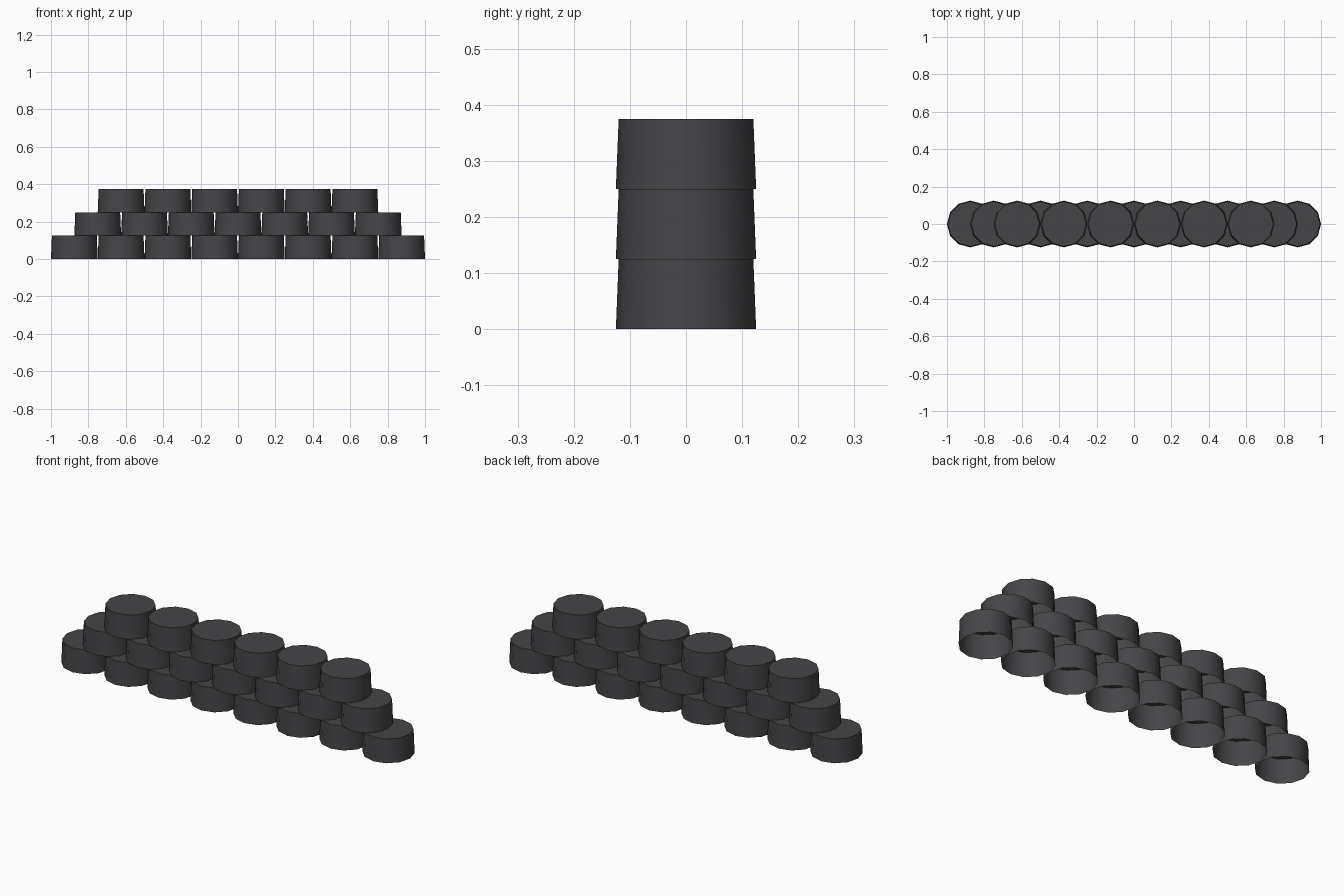
import bpy
import bmesh
import math

cube = bpy.data.objects.get("Cube")
if cube:
    bpy.data.objects.remove(cube, do_unlink=True)

SIDES = 12
PITCH = 0.25
HEIGHT = 0.125
BASE_RADIUS = 0.125
TOP_RADIUS = 0.12

# Dark rubber colour
rubber = bpy.data.materials.new("dark_rubber")
rubber.use_nodes = True
colour = (0.06, 0.06, 0.066, 1)
rubber.diffuse_color = colour
rubber.node_tree.nodes["Principled BSDF"].inputs["Base Color"].default_value = colour


def cup_mesh():
    """Tapered cup, closed on top and open underneath."""
    bm = bmesh.new()
    bmesh.ops.create_cone(bm, cap_ends=True, segments=SIDES, radius1=BASE_RADIUS,
                          radius2=TOP_RADIUS, depth=HEIGHT)
    bmesh.ops.translate(bm, verts=bm.verts, vec=(0, 0, HEIGHT / 2))
    bottom = [f for f in bm.faces if f.normal.z < -0.9]
    bmesh.ops.delete(bm, geom=bottom, context='FACES_ONLY')
    # Smooth wall with a crisp upper rim
    for face in bm.faces:
        face.smooth = True
    for edge in bm.edges:
        if len(edge.link_faces) == 2 and edge.calc_face_angle() > math.radians(45):
            edge.smooth = False
    mesh = bpy.data.meshes.new("stack_cup")
    bm.to_mesh(mesh)
    bm.free()
    mesh.materials.append(rubber)
    return mesh


# Three staggered rows, each one cup shorter than the row below
cup = cup_mesh()
for row, (name, count) in enumerate((("bottom", 8), ("middle", 7), ("top", 6))):
    for i in range(count):
        obj = bpy.data.objects.new(f"{name}_row_cup_{i + 1}", cup)
        obj.location = ((i - (count - 1) / 2) * PITCH, 0, row * HEIGHT)
        bpy.context.collection.objects.link(obj)
